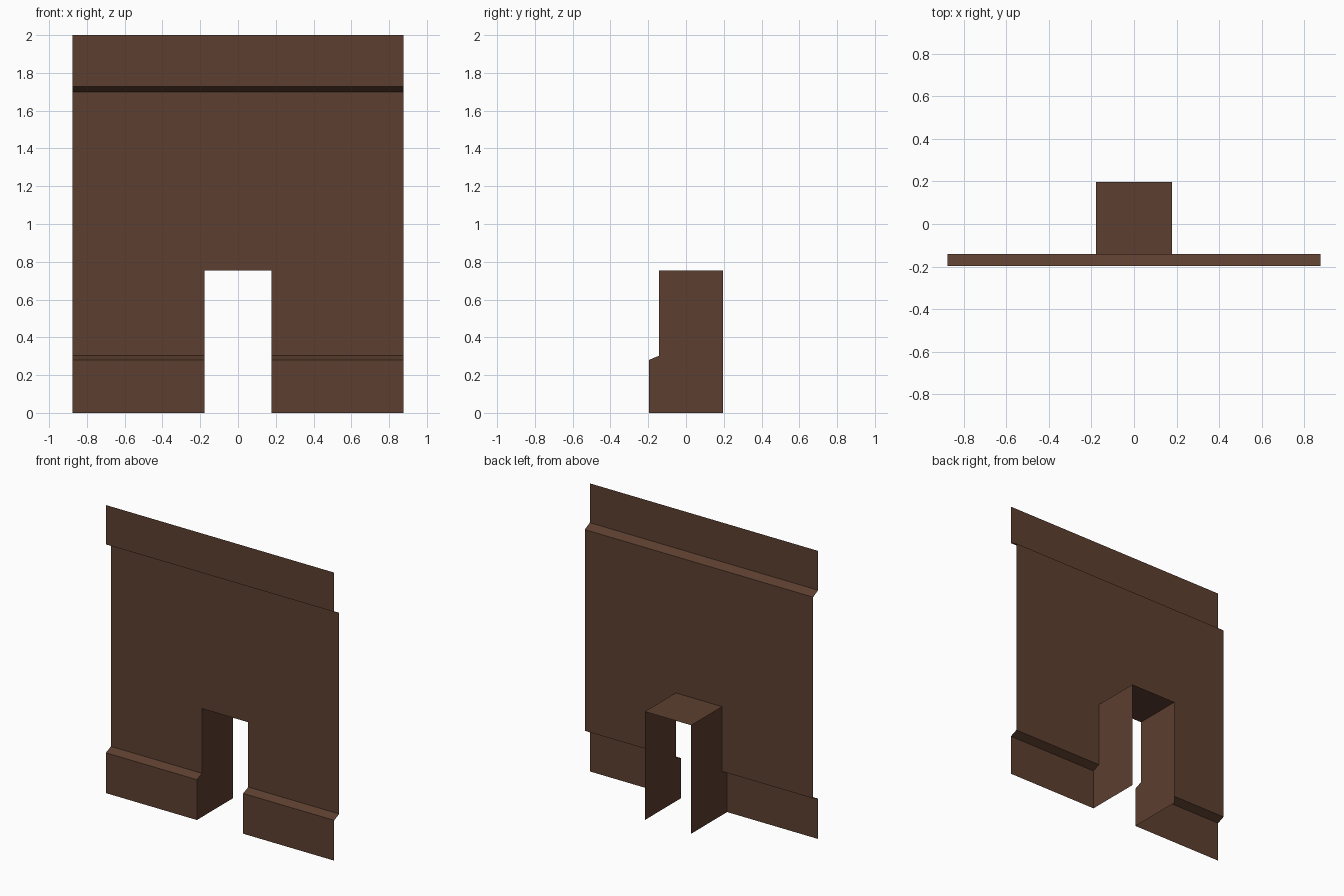
import bpy, bmesh

if "Cube" in bpy.data.objects:
    bpy.data.objects.remove(bpy.data.objects["Cube"])

W, D, H = 0.877, 0.178, 0.753     # half wall width, half doorway width, doorway height
FRONT, FACE, BACK = -0.197, -0.142, 0.197

brown = bpy.data.materials.new("dark brown")
brown.diffuse_color = (0.107, 0.049, 0.029, 1)
brown.use_nodes = True
brown.node_tree.nodes["Principled BSDF"].inputs["Base Color"].default_value = brown.diffuse_color

# Wall section (y, z): skirting, bevel, recessed face, upper bevel, top band
skirting = [(FRONT, 0), (FRONT, 0.28), (FACE, 0.303), (FACE, H)]
upper = [(FACE, H), (FACE, 1.70), (FRONT, 1.727), (FRONT, 2.0)]


def make_object(name, polygons):
    bm = bmesh.new()
    for poly in polygons:
        bm.faces.new([bm.verts.new(p) for p in poly])
    bmesh.ops.remove_doubles(bm, verts=bm.verts, dist=1e-4)
    mesh = bpy.data.meshes.new(name)
    bm.to_mesh(mesh)
    bm.free()
    mesh.materials.append(brown)
    ob = bpy.data.objects.new(name, mesh)
    bpy.context.collection.objects.link(ob)
    return ob


def strip(profile, x0, x1):
    """Front-facing sheet following the section between two x positions."""
    return [[(x0, *a), (x1, *a), (x1, *b), (x0, *b)]
            for a, b in zip(profile, profile[1:])]


# Wall panel: one thin sheet left, right and above the doorway
panel = strip(skirting, -W, -D) + strip(skirting, D, W)
for x0, x1 in ((-W, -D), (-D, D), (D, W)):
    panel += strip(upper, x0, x1)
make_object("wall_panel", panel)

# Doorway lining: two jambs cut to the skirting outline, and a ceiling
side = skirting + [(BACK, H), (BACK, 0)]
left_jamb = [(-D, y, z) for y, z in reversed(side)]    # faces +x
right_jamb = [(D, y, z) for y, z in side]              # faces -x
ceiling = [(-D, FACE, H), (-D, BACK, H), (D, BACK, H), (D, FACE, H)]
make_object("doorway_lining", [left_jamb, right_jamb, ceiling])
